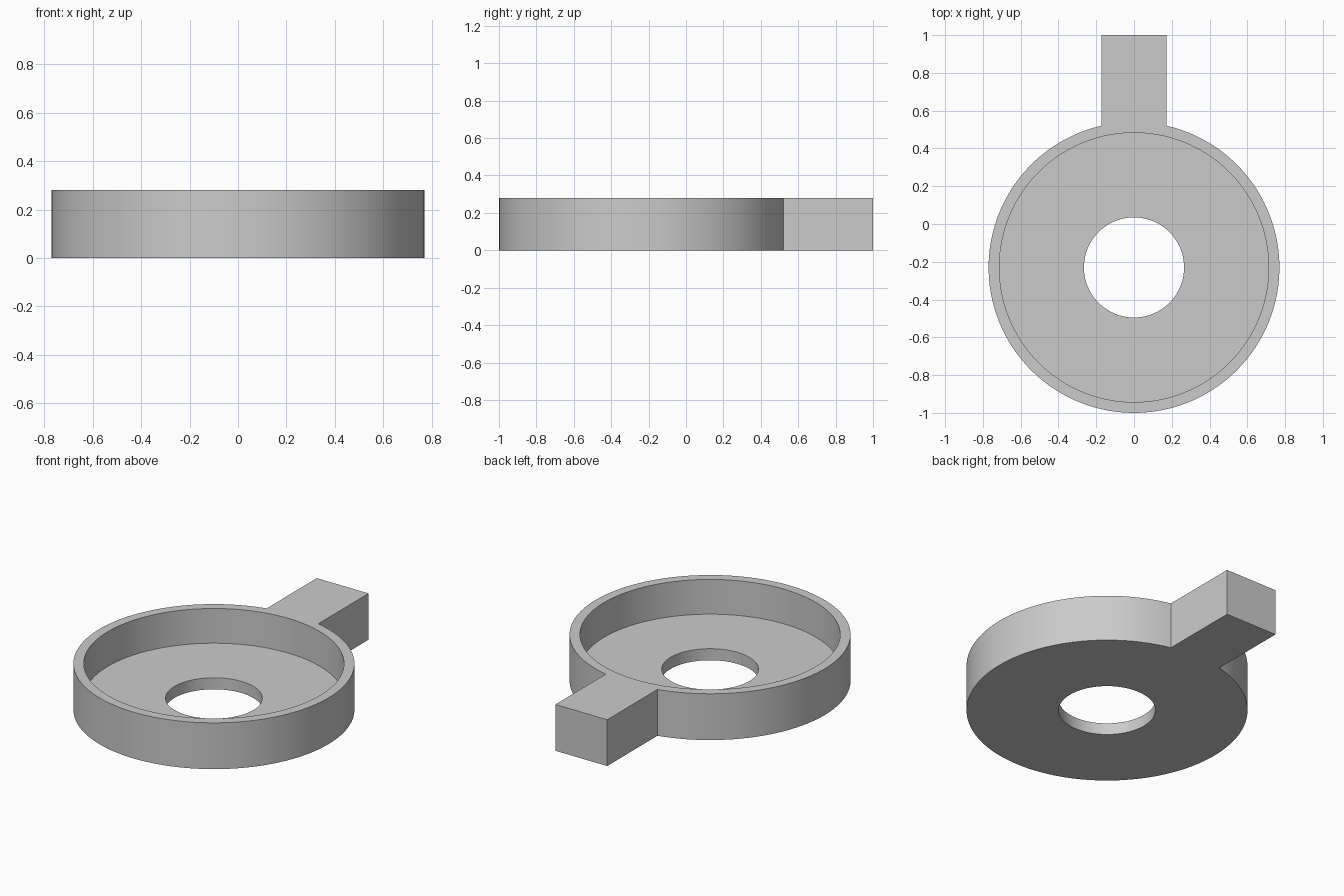
import bpy
import bmesh
import math

cube = bpy.data.objects.get("Cube")
if cube:
    bpy.data.objects.remove(cube, do_unlink=True)

CENTRE_Y = -0.23
OUTER, INNER, HOLE = 0.77, 0.713, 0.265
HEIGHT, FLOOR = 0.28, 0.07
ARM_HALF, ARM_END = 0.173, 1.0
ARM_STEPS, RIM_STEPS = 8, 112

grey = bpy.data.materials.new("plain grey")
grey.use_nodes = True
colour = (0.6, 0.6, 0.6, 1)
grey.diffuse_color = colour
grey.node_tree.nodes["Principled BSDF"].inputs["Base Color"].default_value = colour

# Angles round the dish, measured from +y, with steps landing on the arm's sides
half = math.asin(ARM_HALF / OUTER)
angles = [-half + 2 * half * i / ARM_STEPS for i in range(ARM_STEPS)]
angles += [half + (math.tau - 2 * half) * i / RIM_STEPS for i in range(RIM_STEPS)]

# Dish: closed wall-and-floor section swept round the centre
section = [(OUTER, 0), (OUTER, HEIGHT), (INNER, HEIGHT),
           (INNER, FLOOR), (HOLE, FLOOR), (HOLE, 0)]
bm = bmesh.new()
rings = [[bm.verts.new((r * math.sin(a), CENTRE_Y + r * math.cos(a), z))
          for r, z in section] for a in angles]
arm_root = []
for i, ring in enumerate(rings):
    following = rings[(i + 1) % len(rings)]
    for j in range(len(section)):
        k = (j + 1) % len(section)
        face = bm.faces.new((ring[j], ring[k], following[k], following[j]))
        if j == 0 and i < ARM_STEPS:
            arm_root.append(face)

# Arm: outer wall faces at the back drawn out to a flat end
grown = bmesh.ops.extrude_face_region(bm, geom=arm_root)
for item in grown["geom"]:
    if isinstance(item, bmesh.types.BMVert):
        item.co.y = ARM_END
left_over = [f for f in arm_root if f.is_valid]
if left_over:
    bmesh.ops.delete(bm, geom=left_over, context="FACES_ONLY")
bmesh.ops.recalc_face_normals(bm, faces=bm.faces)

mesh = bpy.data.meshes.new("dish_with_arm")
bm.to_mesh(mesh)
bm.free()
mesh.materials.append(grey)
dish = bpy.data.objects.new("dish_with_arm", mesh)
bpy.context.collection.objects.link(dish)

# Smooth round walls, crisp rims
bpy.ops.object.select_all(action="DESELECT")
dish.select_set(True)
bpy.context.view_layer.objects.active = dish
bpy.ops.object.shade_smooth_by_angle(angle=math.radians(30))
